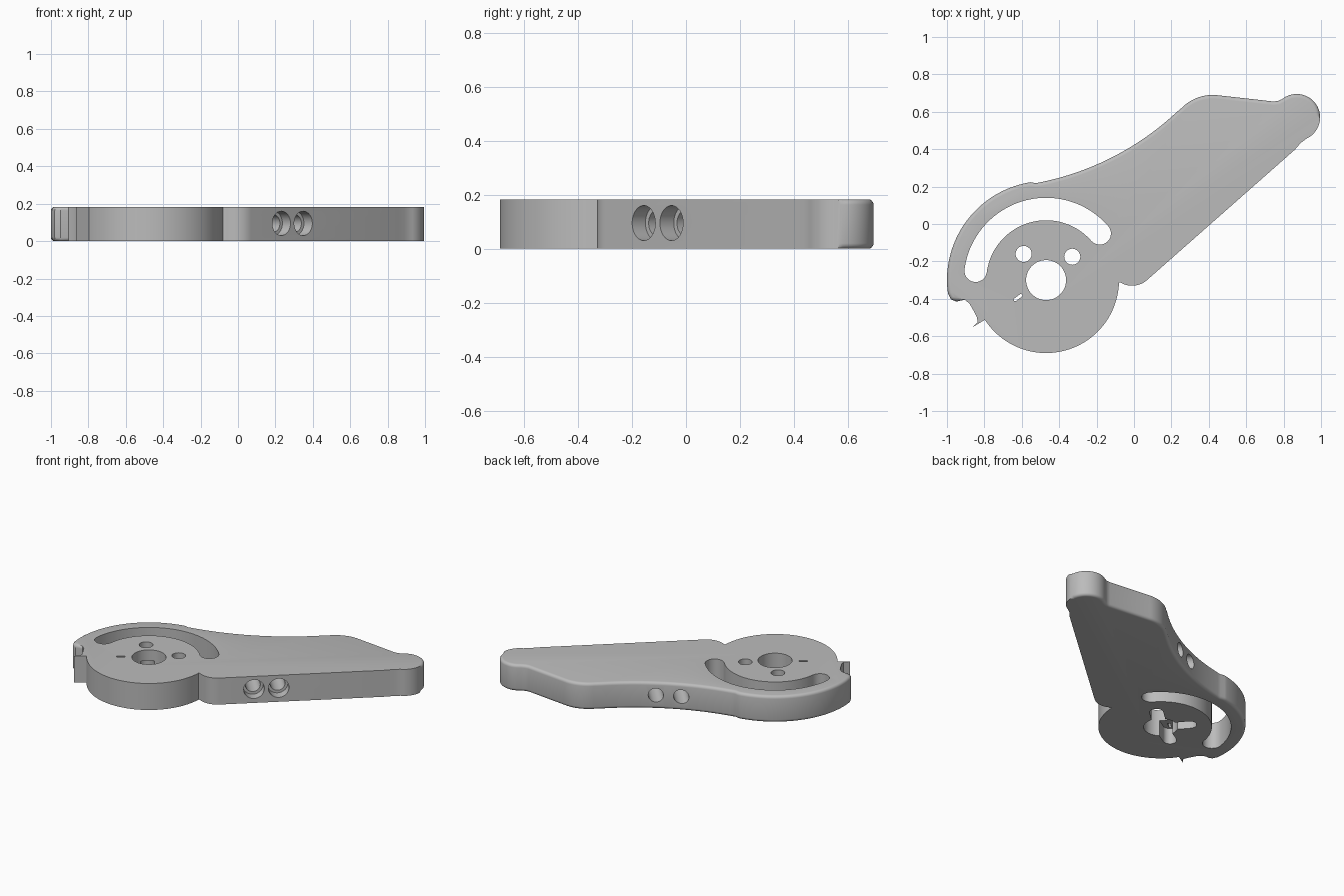
import bpy, bmesh
from math import cos, sin, radians, atan2, degrees
from mathutils import Vector, Matrix

cube = bpy.data.objects.get("Cube")
if cube:
    bpy.data.objects.remove(cube, do_unlink=True)

THICK = 0.183
HUB = Vector((-0.47, -0.30))

grey = bpy.data.materials.new("plain grey")
grey.use_nodes = True
grey.diffuse_color = (0.5, 0.5, 0.5, 1)
grey.node_tree.nodes["Principled BSDF"].inputs["Base Color"].default_value = (0.5, 0.5, 0.5, 1)


def arc(center, r, a0, a1, n=24):
    angles = [radians(a0 + (a1 - a0) * i / n) for i in range(n + 1)]
    return [(center[0] + r * cos(a), center[1] + r * sin(a)) for a in angles]


def capsule(a, b, r):
    d = degrees(atan2(b[1] - a[1], b[0] - a[0]))
    return arc(a, r, d + 90, d + 270) + arc(b, r, d - 90, d + 90)


def to_object(bm, name):
    bmesh.ops.recalc_face_normals(bm, faces=bm.faces)
    mesh = bpy.data.meshes.new(name)
    bm.to_mesh(mesh)
    bm.free()
    mesh.materials.append(grey)
    obj = bpy.data.objects.new(name, mesh)
    bpy.context.collection.objects.link(obj)
    return obj


def prism(outline, z0, z1):
    bm = bmesh.new()
    face = bm.faces.new([bm.verts.new((x, y, z0)) for x, y in outline])
    top = bmesh.ops.extrude_face_region(bm, geom=[face], use_keep_orig=True)
    verts = [v for v in top["geom"] if isinstance(v, bmesh.types.BMVert)]
    bmesh.ops.translate(bm, verts=verts, vec=(0, 0, z1 - z0))
    bmesh.ops.remove_doubles(bm, verts=bm.verts, dist=0.0005)
    return bm


# Rounded part of the rim: outer ear, shoulder, concave back, sweep round the slot
rounded = (arc((0.87, 0.57), 0.125, 0, 118)
           + [(0.79, 0.667), (0.77, 0.658), (0.745, 0.655)]
           + arc((0.42, 0.46), 0.23, 83, 135, 16)
           + arc((-0.80, 1.70), 1.507, -47, -79.5, 28)
           + arc(HUB, 0.53, 99, 183, 36)
           + [(-0.995, -0.37), (-0.98, -0.402), (-0.95, -0.415), (-0.905, -0.405)])
# Sharp part of the rim: hook, hub disc, lower corner, straight edge, inner ear
sharp = ([(-0.88, -0.425), (-0.86, -0.46), (-0.84, -0.5), (-0.835, -0.525),
          (-0.865, -0.553)]
         + arc(HUB, 0.39, 213, 358, 48)
         + arc((-0.01, -0.21), 0.12, 240, 311, 16)
         + [(0.86, 0.397), (0.89, 0.432)]
         + arc((0.87, 0.57), 0.125, -65, -5, 10))

bm = prism(rounded + sharp, 0, THICK)
keys = {(round(x, 4), round(y, 4)) for x, y in rounded}
rim = [e for e in bm.edges if abs(e.verts[0].co.z - e.verts[1].co.z) < 0.001
       and all((round(v.co.x, 4), round(v.co.y, 4)) in keys for v in e.verts)]
bmesh.ops.bevel(bm, geom=rim, offset=0.02, segments=4, profile=0.5, affect="EDGES")
lever = to_object(bm, "lever_plate")


def cut(bm):
    cutter = to_object(bm, "cutter")
    cutter.hide_render = True
    mod = lever.modifiers.new("cut", "BOOLEAN")
    mod.operation, mod.solver, mod.object = "DIFFERENCE", "EXACT", cutter
    bpy.context.view_layer.objects.active = lever
    bpy.ops.object.modifier_apply(modifier=mod.name)
    bpy.data.objects.remove(cutter, do_unlink=True)


def cut_through(outline):
    cut(prism(outline, -0.1, THICK + 0.1))


# Curved slot around the hub
START, END = 41, 172.5
ends = [(HUB.x + 0.38 * cos(radians(a)), HUB.y + 0.38 * sin(radians(a))) for a in (START, END)]
cut_through(arc(HUB, 0.44, START, END, 48) + arc(ends[1], 0.06, END, END + 180, 12)
            + arc(HUB, 0.32, END, START, 48) + arc(ends[0], 0.06, START + 180, START + 360, 12))

# Centre bore, two pin holes and the narrow slit
cut_through(arc(HUB, 0.107, 0, 360, 48))
pins = [(-0.59, -0.16), (-0.33, -0.175)]
for pin in pins:
    cut_through(arc(pin, 0.043, 0, 360, 32))
cut_through(capsule((-0.635, -0.405), (-0.605, -0.382), 0.008))

# Three-armed recess in the underside
for tip in pins + [(-0.62, -0.39)]:
    cut(prism(capsule(HUB, tip, 0.043), -0.1, 0.11))

# Two stepped cross holes, wider at the straight edge
inward = Vector((-0.66, 0.75, 0)).normalized()
turn = inward.to_track_quat("Z", "Y").to_matrix().to_4x4()
for x, y in ((0.235, -0.16), (0.35, -0.055)):
    for radius, start, stop in ((0.065, -0.1, 0.07), (0.047, -0.1, 1.0)):
        bm = bmesh.new()
        middle = Vector((x, y, 0.095)) + inward * (start + stop) / 2
        bmesh.ops.create_cone(bm, cap_ends=True, segments=32, radius1=radius, radius2=radius,
                              depth=stop - start, matrix=Matrix.Translation(middle) @ turn)
        cut(bm)

bpy.ops.object.select_all(action="DESELECT")
lever.select_set(True)
bpy.context.view_layer.objects.active = lever
bpy.ops.object.shade_smooth_by_angle(angle=radians(30))
